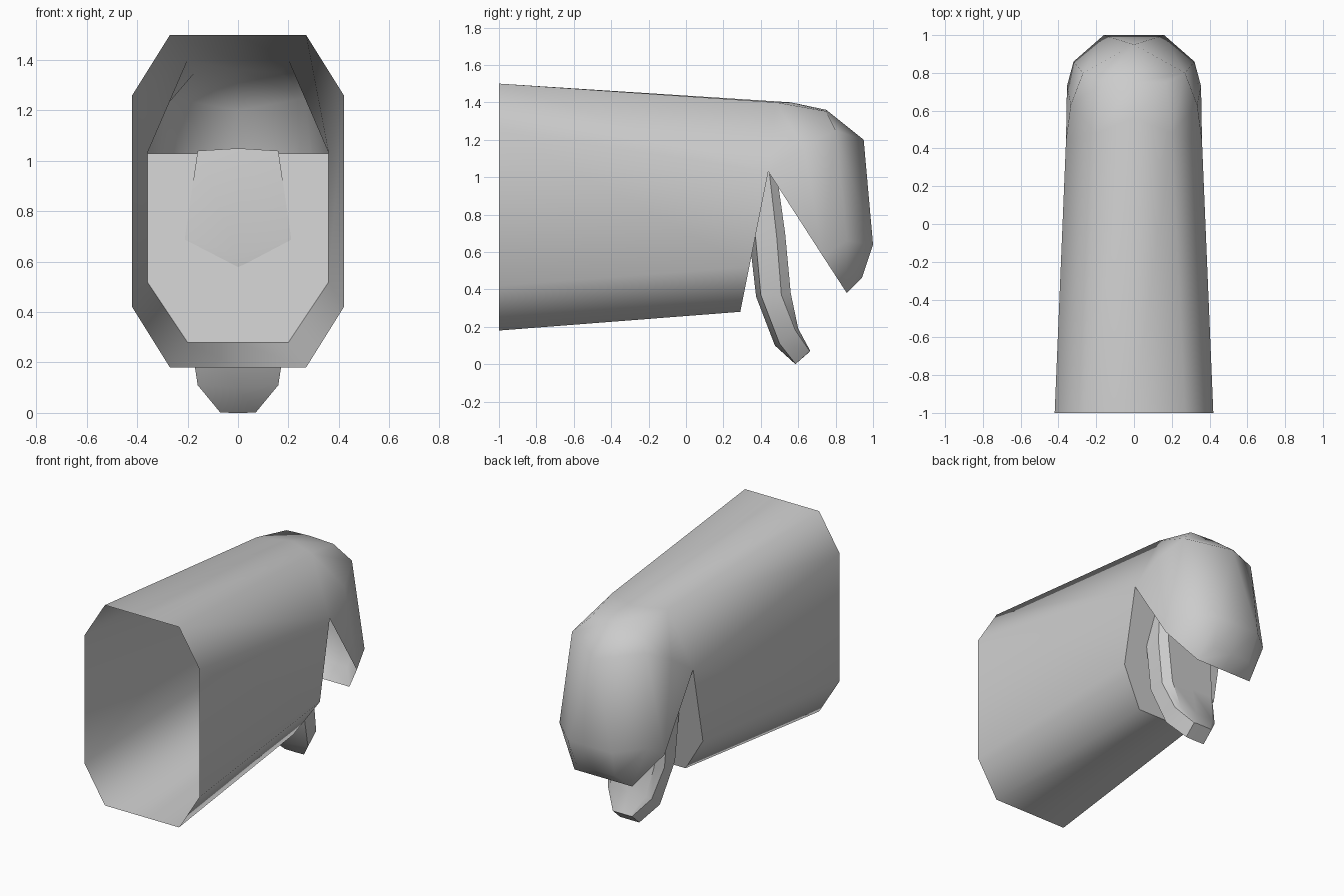
import bpy, bmesh, math

cube = bpy.data.objects.get("Cube")
if cube:
    bpy.data.objects.remove(cube, do_unlink=True)

# Single plain grey
grey = bpy.data.materials.new("plain_grey")
grey.use_nodes = True
COL = (0.6, 0.6, 0.6, 1.0)
grey.diffuse_color = COL
grey.node_tree.nodes["Principled BSDF"].inputs["Base Color"].default_value = COL


def symmetric_part(name, faces, angle):
    """Build faces given on the +x half, reflect them, and weld the seam."""
    bm = bmesh.new()
    for side in (1, -1):
        for f in faces:
            bm.faces.new([bm.verts.new((side * x, y, z)) for x, y, z in f][::side])
    bmesh.ops.remove_doubles(bm, verts=bm.verts, dist=0.0005)
    bmesh.ops.recalc_face_normals(bm, faces=bm.faces)
    me = bpy.data.meshes.new(name)
    bm.to_mesh(me)
    bm.free()
    ob = bpy.data.objects.new(name, me)
    bpy.context.collection.objects.link(ob)
    me.materials.append(grey)
    bpy.ops.object.select_all(action='DESELECT')
    ob.select_set(True)
    bpy.context.view_layer.objects.active = ob
    bpy.ops.object.shade_smooth_by_angle(angle=math.radians(angle))
    return ob


# Open front rim, from top centre to bottom centre
rim = [(0, -1, 1.5), (.27, -1, 1.5), (.42, -1, 1.26),
       (.42, -1, .42), (.27, -1, .18), (0, -1, .18)]
# Rear edge of the tube
top_mid, top = (0, .56, 1.4), (.2, .48, 1.4)
corner, low, floor, floor_mid = (.36, .44, 1.03), (.36, .338, .52), (.2, .29, .28), (0, .29, .28)
rear = [top_mid, top, corner, low, floor, floor_mid]
shell = [(rim[i], rear[i], rear[i + 1], rim[i + 1]) for i in range(5)]

# Hood points
crown_mid, crown = (0, .75, 1.36), (.17, .75, 1.352)
shoulder, temple = (.27, .8, 1.25), (.335, .63, 1.16)
brow = (0, .95, 1.2)
nose_mid, nose = (0, 1, .64), (.16, 1, .64)
cheek, jaw = (.32, .86, .66), (.355, .73, .58)
chin_mid, chin = (0, .94, .46), (.14, .94, .46)
lip_mid, lip = (0, .86, .38), (.21, .86, .38)
shell += [
    (top_mid, crown_mid, crown, top), (crown_mid, brow, shoulder, crown),
    (top, temple, corner), (top, crown, shoulder, temple),
    (corner, temple, jaw), (temple, shoulder, jaw), (shoulder, cheek, jaw),
    (shoulder, nose, cheek), (shoulder, brow, nose), (brow, nose_mid, nose),
    (nose, chin, lip, cheek), (cheek, lip, jaw),
    (nose_mid, chin_mid, chin, nose), (chin_mid, lip_mid, lip, chin),
]
symmetric_part("tube_and_hood", shell, 66)

# Slanted wall closing the lower rear of the tube
symmetric_part("rear_wall", [((0, .44, 1.03), corner, low, floor, floor_mid)], 30)

# Hanging tongue: half width, then (y, z) of front ridge, front edge, back edge, back
rows = [(.16, (.43, 1.05), (.435, 1.04), (.445, 1.03), (.495, .95)),
        (.21, (.345, .62), (.37, .70), (.485, .68), (.53, .70)),
        (.20, (.375, .36), (.40, .37), (.51, .37), (.56, .38)),
        (.16, (.475, .10), (.50, .11), (.585, .18), (.60, .19)),
        (.07, (.585, 0), (.586, .001), (.662, .069), (.665, .07))]
loops = []
for w, ridge, front, edge, back in rows:
    loops.append([(0, *ridge), (w, *front), (w, *edge), (.8 * w, *back), (0, *back)])
tongue = [(a[i], a[i + 1], b[i + 1], b[i])
          for a, b in zip(loops, loops[1:]) for i in range(4)]
tongue += [tuple(loops[0]), tuple(loops[-1])]
symmetric_part("tongue", tongue, 35)
